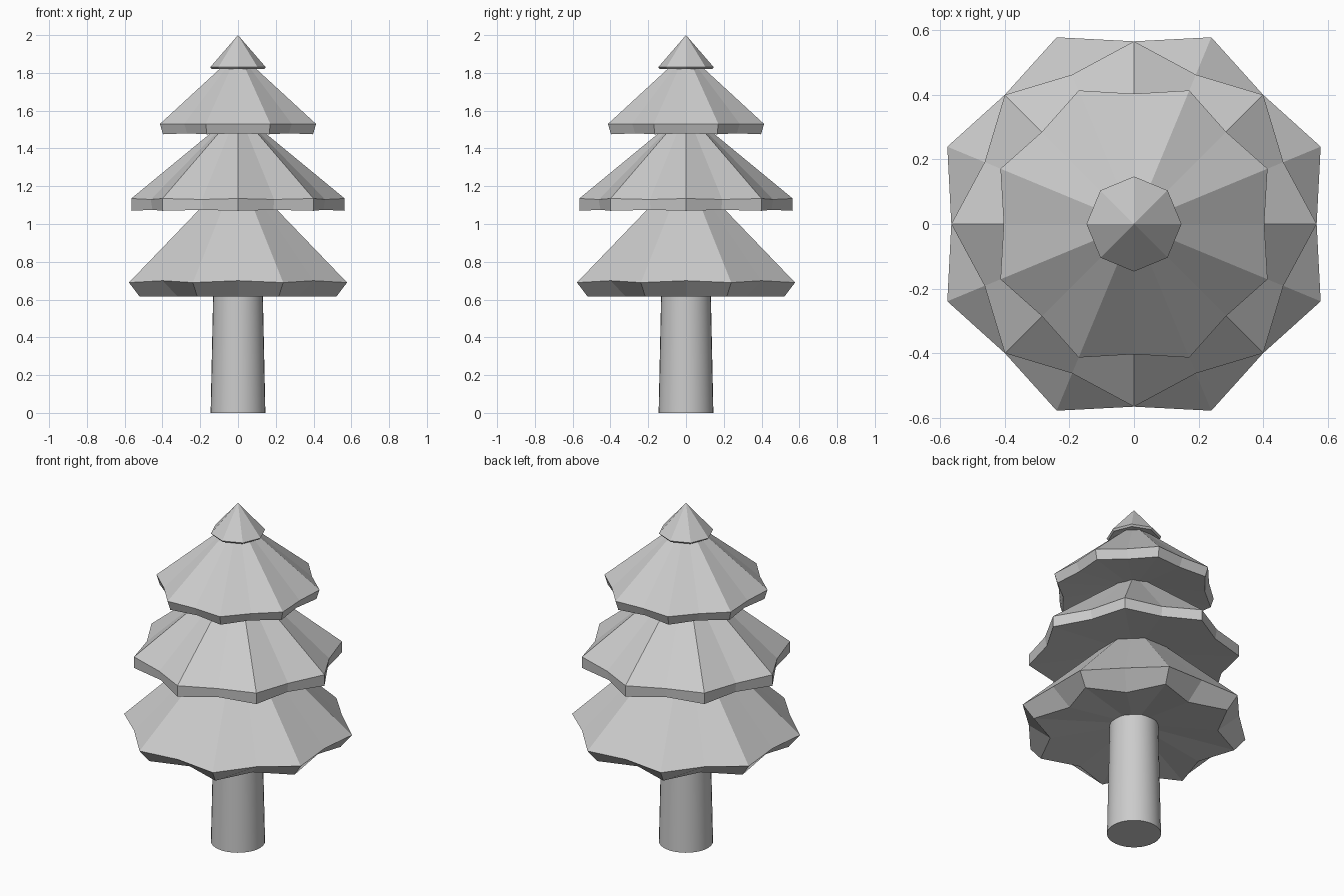
import bpy
import bmesh
from math import cos, sin, pi, radians

if "Cube" in bpy.data.objects:
    bpy.data.objects.remove(bpy.data.objects["Cube"], do_unlink=True)

# Single plain colour
grey = bpy.data.materials.new("light_grey")
grey.use_nodes = True
colour = (0.6, 0.6, 0.6, 1)
grey.diffuse_color = colour
grey.node_tree.nodes["Principled BSDF"].inputs["Base Color"].default_value = colour


def finish(name, bm):
    bmesh.ops.recalc_face_normals(bm, faces=bm.faces)
    mesh = bpy.data.meshes.new(name)
    bm.to_mesh(mesh)
    bm.free()
    mesh.materials.append(grey)
    obj = bpy.data.objects.new(name, mesh)
    bpy.context.collection.objects.link(obj)
    return obj


def star_ring(bm, tip, valley, start):
    """Ring of eight tips and eight valleys, each given as (radius, z)."""
    ring = []
    for i in range(16):
        r, z = valley if i % 2 else tip
        a = radians(start) + i * pi / 8
        ring.append(bm.verts.new((r * cos(a), r * sin(a), z)))
    return ring


def branch_tier(name, apex, upper, lower, hollow, start):
    """Pointed skirt: fan on top, bevelled rim, shallow hollow beneath."""
    bm = bmesh.new()
    top = bm.verts.new((0, 0, apex))
    under = bm.verts.new((0, 0, hollow))
    a = star_ring(bm, *upper, start)
    b = star_ring(bm, *lower, start)
    for i in range(16):
        j = (i + 1) % 16
        bm.faces.new((a[i], a[j], top))
        bm.faces.new((b[i], b[j], a[j], a[i]))
        bm.faces.new((b[j], b[i], under))
    return finish(name, bm)


# Branch tiers, alternately turned by half a tip
branch_tier("lower_branches", 1.29, ((0.625, 0.69), (0.565, 0.70)),
            ((0.563, 0.615), (0.45, 0.615)), 0.68, 22.5)
branch_tier("middle_branches", 1.6, ((0.565, 1.135), (0.50, 1.13)),
            ((0.565, 1.07), (0.49, 1.075)), 1.12, 0)
branch_tier("upper_branches", 1.91, ((0.447, 1.53), (0.403, 1.53)),
            ((0.43, 1.475), (0.38, 1.48)), 1.52, 22.5)

# Octagonal cap
flat = cos(pi / 8)
branch_tier("treetop", 2.0, ((0.147, 1.83), (0.147 * flat, 1.83)),
            ((0.138, 1.82), (0.138 * flat, 1.82)), 1.84, 0)

# Slightly tapered round trunk
bm = bmesh.new()
bmesh.ops.create_cone(bm, cap_ends=True, segments=32, radius1=0.145,
                      radius2=0.13, depth=0.7)
bmesh.ops.translate(bm, verts=bm.verts, vec=(0, 0, 0.35))
trunk = finish("trunk", bm)
bpy.ops.object.select_all(action="DESELECT")
trunk.select_set(True)
bpy.context.view_layer.objects.active = trunk
bpy.ops.object.shade_smooth_by_angle(angle=radians(30))
